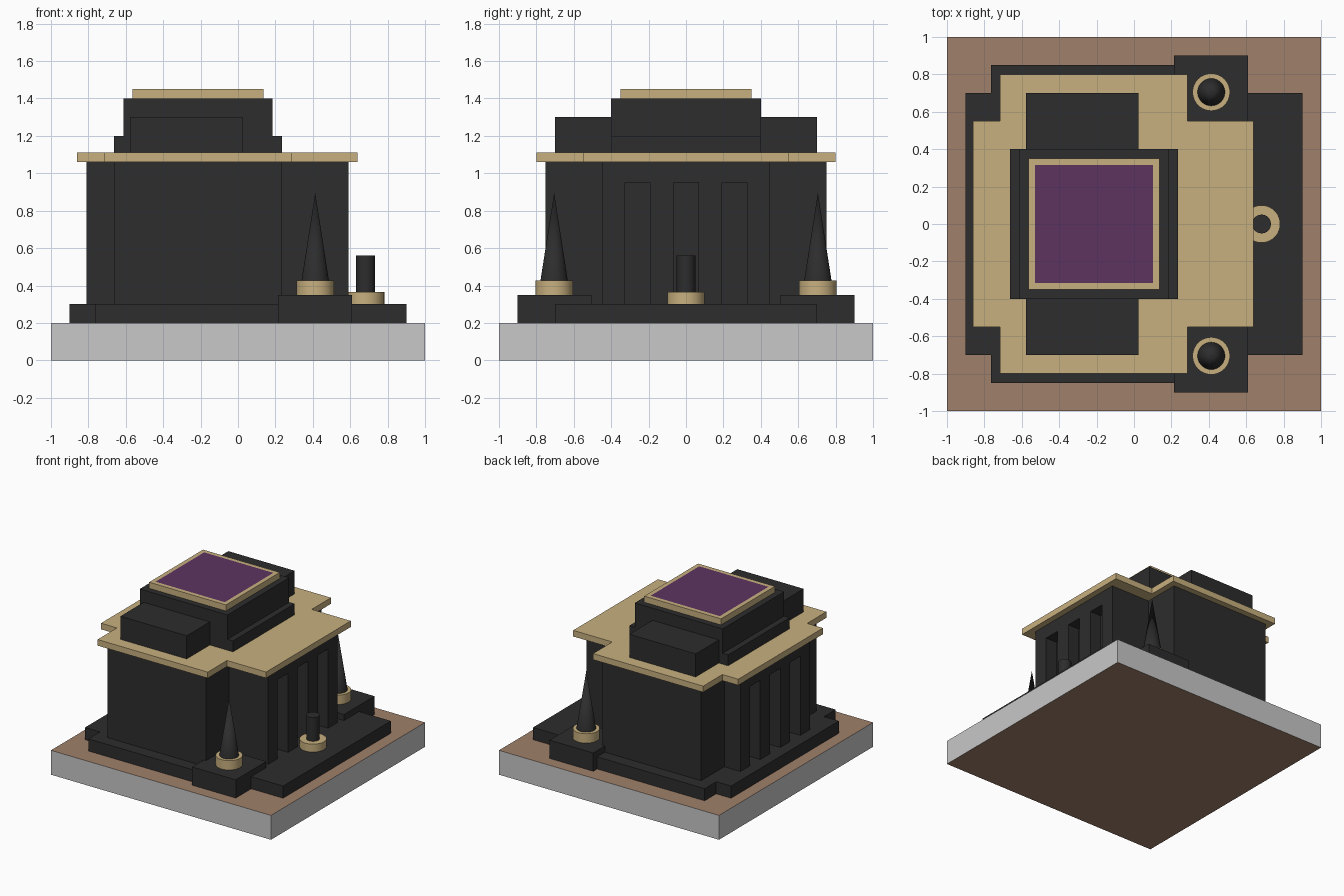
import bpy, bmesh, math

if "Cube" in bpy.data.objects:
    bpy.data.objects.remove(bpy.data.objects["Cube"])


def material(name, r, g, b):
    m = bpy.data.materials.new(name)
    m.diffuse_color = (r, g, b, 1)
    m.use_nodes = True
    m.node_tree.nodes["Principled BSDF"].inputs["Base Color"].default_value = m.diffuse_color
    return m


BLACK = material("charcoal stone", 0.026, 0.026, 0.026)
GOLD = material("sand gold", 0.578, 0.434, 0.212)
PURPLE = material("deep purple", 0.107, 0.033, 0.117)
BROWN = material("earth brown", 0.352, 0.216, 0.144)
GREY = material("pale grey", 0.578, 0.578, 0.578)


def finish(name, bm, *mats):
    me = bpy.data.meshes.new(name)
    bmesh.ops.recalc_face_normals(bm, faces=bm.faces)
    bm.to_mesh(me)
    bm.free()
    ob = bpy.data.objects.new(name, me)
    bpy.context.collection.objects.link(ob)
    for m in mats:
        me.materials.append(m)
    return ob


def prism(name, outline, z0, z1, *mats, inset=0):
    """Extrude an outline; an optional inset panel on top takes the second material."""
    bm = bmesh.new()
    base = bm.faces.new([bm.verts.new((x, y, z0)) for x, y in outline])
    res = bmesh.ops.extrude_face_region(bm, geom=[base], use_keep_orig=True)
    for v in res["geom"]:
        if isinstance(v, bmesh.types.BMVert):
            v.co.z = z1
    bmesh.ops.recalc_face_normals(bm, faces=bm.faces)
    if inset:
        top = max(bm.faces, key=lambda f: f.calc_center_median().z)
        bmesh.ops.inset_region(bm, faces=[top], thickness=inset)
        top.material_index = 1
    return finish(name, bm, *mats)


def box(name, x0, x1, y0, y1, z0, z1, *mats, **kw):
    return prism(name, [(x0, y0), (x1, y0), (x1, y1), (x0, y1)], z0, z1, *mats, **kw)


def cross(name, x0, x1, y, wx0, wx1, wy, z0, z1, mat):
    """Plus-shaped plan: a block x0..x1, +-y joined with wings wx0..wx1, +-wy."""
    right = [(wx1, -wy), (wx1, -y), (x1, -y), (x1, y), (wx1, y), (wx1, wy)]
    left = [(wx0, wy), (wx0, y), (x0, y), (x0, -y), (wx0, -y), (wx0, -wy)]
    return prism(name, right + left, z0, z1, mat)


def round_part(name, x, y, z0, z1, r0, r1, mat):
    bm = bmesh.new()
    bmesh.ops.create_cone(bm, cap_ends=True, segments=40, radius1=r0, radius2=r1, depth=z1 - z0)
    bmesh.ops.translate(bm, verts=bm.verts, vec=(x, y, (z0 + z1) / 2))
    ob = finish(name, bm, mat)
    bpy.ops.object.select_all(action='DESELECT')
    bpy.context.view_layer.objects.active = ob
    ob.select_set(True)
    bpy.ops.object.shade_smooth_by_angle(angle=math.radians(35))
    return ob


# ground slab: grey rim, brown top and underside
slab = box("ground_slab", -1, 1, -1, 1, 0, 0.2, GREY, BROWN)
for f in slab.data.polygons:
    f.material_index = 1 if abs(f.normal.z) > 0.5 else 0

# stepped plinth, walls and roof
cross("plinth", -0.9, 0.9, 0.7, -0.765, 0.6, 0.85, 0.2, 0.3, BLACK)
walls = cross("walls", -0.81, 0.59, 0.45, -0.663, 0.235, 0.75, 0.3, 1.06, BLACK)
cross("roof_slab", -0.86, 0.64, 0.55, -0.716, 0.285, 0.8, 1.06, 1.11, GOLD)

# tall niches cut into both end walls
DEPTH = 0.1
for wall_x in (-0.81, 0.59):
    for y in (-0.26, 0, 0.26):
        cutter = box("niche_cutter", wall_x - DEPTH, wall_x + DEPTH,
                     y - 0.067, y + 0.067, 0.2, 0.95, BLACK)
        cutter.hide_render = True
        mod = walls.modifiers.new("niche", 'BOOLEAN')
        mod.operation = 'DIFFERENCE'
        mod.solver = 'EXACT'
        mod.object = cutter
        bpy.context.view_layer.objects.active = walls
        bpy.ops.object.modifier_apply(modifier=mod.name)
        bpy.data.objects.remove(cutter)

# stepped blocks on the roof
box("roof_step", -0.663, 0.235, -0.4, 0.4, 1.11, 1.2, BLACK)
box("roof_tower", -0.613, 0.185, -0.4, 0.4, 1.11, 1.4, BLACK)
for name, s in (("front_roof_block", -1), ("back_roof_block", 1)):
    y0, y1 = sorted((s * 0.4, s * 0.7))
    box(name, -0.578, 0.024, y0, y1, 1.11, 1.3, BLACK)

# framed top panel
box("top_panel", -0.563, 0.135, -0.35, 0.35, 1.4, 1.45, GOLD, PURPLE, inset=0.049)

# corner pads carrying the spires
for side, s in (("front", -1), ("back", 1)):
    y = s * 0.705
    box(side + "_spire_pad", 0.213, 0.61, *sorted((s * 0.505, s * 0.9)), 0.2, 0.35, BLACK)
    round_part(side + "_spire_base", 0.413, y, 0.35, 0.427, 0.1, 0.1, GOLD)
    round_part(side + "_spire", 0.413, y, 0.427, 0.895, 0.073, 0, BLACK)

# short post in front of the end wall
round_part("post_base", 0.682, 0, 0.3, 0.365, 0.1, 0.1, GOLD)
round_part("post", 0.682, 0, 0.365, 0.56, 0.05, 0.05, BLACK)
